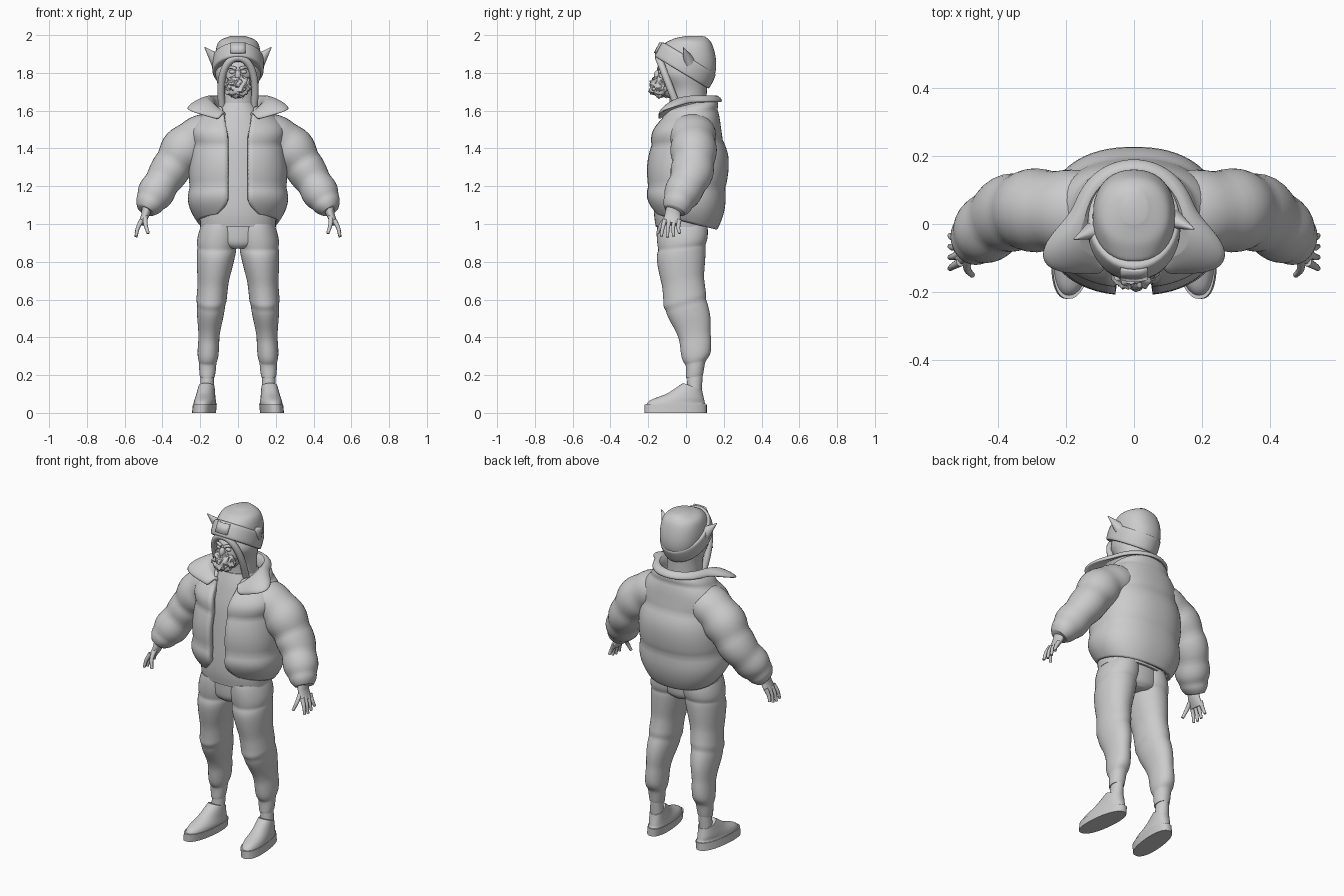
import bpy, bmesh, math
from mathutils import Vector, noise

if "Cube" in bpy.data.objects:
    bpy.data.objects.remove(bpy.data.objects["Cube"])

grey = bpy.data.materials.new("plain_grey")
grey.use_nodes = True
tone = (.6, .6, .6, 1)
grey.diffuse_color = tone
grey.node_tree.nodes["Principled BSDF"].inputs["Base Color"].default_value = tone

SIDES = (("left", 1), ("right", -1))


def finish(name, bm, thickness=0, offset=-1, rounding=0):
    """Turn a bmesh into a smooth shaded grey object."""
    mesh = bpy.data.meshes.new(name)
    bm.to_mesh(mesh)
    bm.free()
    part = bpy.data.objects.new(name, mesh)
    bpy.context.collection.objects.link(part)
    mesh.materials.append(grey)
    mesh.shade_smooth()
    mesh.set_sharp_from_angle(angle=math.radians(50))
    if thickness:
        shell = part.modifiers.new("thickness", "SOLIDIFY")
        shell.thickness, shell.offset = thickness, offset
    if rounding:
        soft = part.modifiers.new("rounding", "SUBSURF")
        soft.levels = soft.render_levels = rounding
    return part


def skin(name, rows, closed=True, **options):
    """Bridge rows of points into a surface, capped when closed."""
    bm = bmesh.new()
    rows = [[bm.verts.new(point) for point in row] for row in rows]
    count = len(rows[0])
    for lower, upper in zip(rows, rows[1:]):
        for j in range(count if closed else count - 1):
            k = (j + 1) % count
            bm.faces.new((lower[j], lower[k], upper[k], upper[j]))
    if closed:
        bm.faces.new(rows[0])
        bm.faces.new(rows[-1])
        bmesh.ops.recalc_face_normals(bm, faces=bm.faces)
    return finish(name, bm, **options)


def resample(keys, puffs, swell, steps=8):
    """Run a smooth curve through the keys and swell the radii in padded puffs."""
    keys = [Vector(key) for key in keys]
    last = len(keys) - 1
    out = []
    for i in range(last * steps + 1):
        seg = min(i // steps, last - 1)
        t = i / steps - seg
        a, b, c, d = (keys[min(max(seg + k, 0), last)] for k in (-1, 0, 1, 2))
        m, n = (c - a) / 2, (d - b) / 2
        key = b + m * t + (3 * (c - b) - 2 * m - n) * t ** 2 + (2 * (b - c) + m + n) * t ** 3
        grow = 1 + swell * (abs(math.sin(math.pi * puffs * i / last / steps)) - .6)
        out.append([*key[:-2], key[-2] * grow, key[-1] * grow])
    return out


def signed_power(value, exponent):
    return math.copysign(abs(value) ** exponent, value)


def loft(name, keys, side=1, x=lambda z: 0, tilt=lambda z: 0, power=2, gap=None,
         toe_out=0, puffs=0, swell=0, count=40, **options):
    """Stack ovals given as height, depth position, half width, half depth."""
    rows = []
    for z, y, wide, deep in resample(keys, puffs, swell):
        start = (gap(z) / wide) ** (power / 2) if gap else 0
        row = []
        for i in range(count):
            turn = start + (math.tau - 2 * start) * i / (count - 1 if gap else count)
            across = wide * signed_power(math.sin(turn), 2 / power)
            depth = -deep * signed_power(math.cos(turn), 2 / power)
            row.append((side * (x(z) + across - toe_out * depth), y + depth, z + tilt(z) * depth))
        rows.append(row)
    return skin(name, rows, closed=not gap, **options)


def tube(name, keys, side=1, puffs=0, swell=0, count=20):
    """Sweep ovals along a path given as x, y, z, radius across, radius in depth."""
    stations = resample(keys, puffs, swell)
    points = [Vector(station[:3]) for station in stations]
    rows = []
    for i, (point, station) in enumerate(zip(points, stations)):
        along = points[min(i + 1, len(points) - 1)] - points[max(i - 1, 0)]
        u = along.cross(Vector((0, 1, 0))).normalized()
        v = u.cross(along.normalized())
        row = []
        for j in range(count):
            turn = math.tau * j / count
            p = point + u * station[3] * math.cos(turn) + v * station[4] * math.sin(turn)
            row.append((side * p.x, p.y, p.z))
        rows.append(row)
    return skin(name, rows)


def tapered(points, radius, shrink=.4):
    """Add shrinking round radii to the points of a path."""
    sizes = [radius * (1 - shrink * i / (len(points) - 1)) for i in range(len(points))]
    return [(*point, size, size) for point, size in zip(points, sizes)]


def blob(name, centre, size, rough=0):
    bm = bmesh.new()
    bmesh.ops.create_icosphere(bm, subdivisions=4, radius=1)
    for v in bm.verts:
        v.co *= 1 + rough * noise.noise(v.co * 4)
        v.co = Vector(size) * v.co + Vector(centre)
    return finish(name, bm)


# Trousers, socks and shoes
loft("trouser_seat", [(.87, -.02, .08, .1), (.91, -.02, .17, .125), (1.04, -.02, .19, .13)])
for label, side in SIDES:
    def leg_line(z):
        return .165 - .07 * z * z

    def shoe_line(z):
        return .18 - z / 10

    loft(label + "_trouser_leg",
         [(.19, .045, .04, .045), (.25, .05, .045, .05), (.31, .055, .054, .075),
          (.45, .04, .06, .09), (.57, 0, .077, .11), (.64, -.01, .08, .11),
          (.82, -.025, .098, .125), (.9, -.02, .108, .13), (1, -.02, .1, .135)],
         side, leg_line, tilt=lambda z: .3 * math.sin(math.pi * z), power=2.1, puffs=6, swell=.06)
    loft(label + "_sock", [(.07, .04, .04, .04), (.22, .05, .033, .04)], side, leg_line)
    loft(label + "_shoe_sole", [(0, -.055, .06, .165), (.045, -.055, .06, .165)],
         side, shoe_line, power=2.3, toe_out=.1)
    loft(label + "_shoe_upper",
         [(.04, -.055, .058, .16), (.06, -.045, .056, .145), (.09, 0, .05, .095),
          (.14, .035, .042, .05)],
         side, shoe_line, tilt=lambda z: .2 - 4 * z, power=2.2, toe_out=.1)

# Shirt
loft("shirt", [(.985, -.02, .2, .14), (1.1, -.02, .2, .15), (1.4, 0, .18, .15),
               (1.55, .01, .14, .13), (1.64, .01, .09, .1)], power=2.3)

# Padded jacket, open down the front with rounded lower corners
loft("jacket_body", [(1.01, 0, .22, .17), (1.15, 0, .265, .21), (1.35, .01, .25, .21),
                     (1.5, 0, .245, .18), (1.6, .02, .18, .15), (1.64, .02, .13, .13)],
     tilt=lambda z: max(z - 1.26, 1.3 * (z - 1.2)) if z < 1.2 else .6 * (z - 1.3),
     gap=lambda z: .055 + 8 * max(0, 1.1 - z) ** 2 + max(0, z - 1.45) ** 2,
     power=2.3, puffs=4, swell=.06, count=60, thickness=.035)

# Sleeves and hands
for label, side in SIDES:
    tube(label + "_sleeve",
         [(.13, .03, 1.5, .1, .12), (.27, .04, 1.41, .12, .12), (.37, .03, 1.27, .1, .11),
          (.45, -.03, 1.14, .09, .09), (.49, -.06, 1.07, .05, .06)],
         side, puffs=5, swell=.09, count=32)
    tube(label + "_palm", [(.48, -.06, 1.1, .03, .04), (.49, -.07, 1.05, .022, .042),
                           (.515, -.075, 1, .015, .046)], side)
    for finger in range(4):
        y = finger / 40 - .112
        tip = .93 + .005 * (finger - 1) ** 2
        tube(f"{label}_finger_{finger}",
             tapered([(.51, y, 1.02), (.53, 1.1 * y, .98), (.54, 1.3 * y + .015, tip)], .013),
             side, count=10)
    tube(label + "_thumb",
         tapered([(.49, -.09, 1.05), (.49, -.13, 1), (.475, -.15, .95)], .014), side, count=10)

# Collar folded outward, flaring into a pointed flap on each side of the front
collar = []
for i in range(41):
    turn = .55 + (math.tau - 1.1) * i / 40
    front = min(turn, math.tau - turn)
    flare = math.exp(-((front - 1.15) / .35) ** 2)
    dip = math.exp(-((front - .55) / .5) ** 2) * .09
    fold = ((.12, 1.6 - dip / 2), (.14 + flare / 50, 1.69 - dip),
            (.18 + .12 * flare, 1.645 - dip - flare / 50))
    collar.append([(r * math.sin(turn), .01 - r * math.cos(turn), z) for r, z in fold])
skin("jacket_collar", collar, closed=False, thickness=.028, offset=0, rounding=2)

# Hood with a teardrop face opening
loft("hood", [(1.56, .01, .1, .1), (1.7, .01, .1, .1), (1.8, -.01, .12, .125),
              (1.9, .02, .1, .11)])
rim = [(.09 * math.sin(1.9 * s), .1 * s * s - .145, 1.88 - .26 * s * s)
       for s in (i / 6 for i in range(-6, 7))]
tube("hood_rim", tapered(rim, .019, shrink=0))

# Face and beard
blob("face", (0, -.08, 1.765), (.07, .07, .1))
blob("nose", (0, -.15, 1.785), (.017, .02, .03))
blob("beard", (0, -.135, 1.73), (.066, .058, .06), rough=.35)
for label, side in SIDES:
    blob(label + "_eye", (side * .03, -.135, 1.805), (.017, .012, .011))
    tube(label + "_brow",
         tapered([(.01, -.145, 1.82), (.035, -.14, 1.83), (.06, -.12, 1.82)], .01), side, count=10)

# Knitted hat: crown, turned-up band, badge and pointed ears
loft("hat_crown", [(1.82, 0, .12, .13), (1.9, .03, .12, .13), (1.965, .04, .1, .1),
                   (1.995, .05, .04, .05)],
     tilt=lambda z: max(-.6, 5 * (z - 2)), power=2.2)
loft("hat_band", [(1.8, -.02, .12, .13), (1.81, -.02, .135, .145), (1.87, .01, .135, .145),
                  (1.88, .02, .12, .13)], tilt=lambda z: -.6)
badge = [[(x / 50, y + x * x / 700, z) for x in range(-2, 3)]
         for y, z in ((-.166, 1.905), (-.137, 1.96))]
skin("hat_badge", badge, closed=False, thickness=.009, offset=0)
for label, side in SIDES:
    y = .015 * side
    tube(label + "_hat_ear", [(.11, y, 1.865, .04, .03), (.176, y - .03, 1.935, .002, .002)], side)
